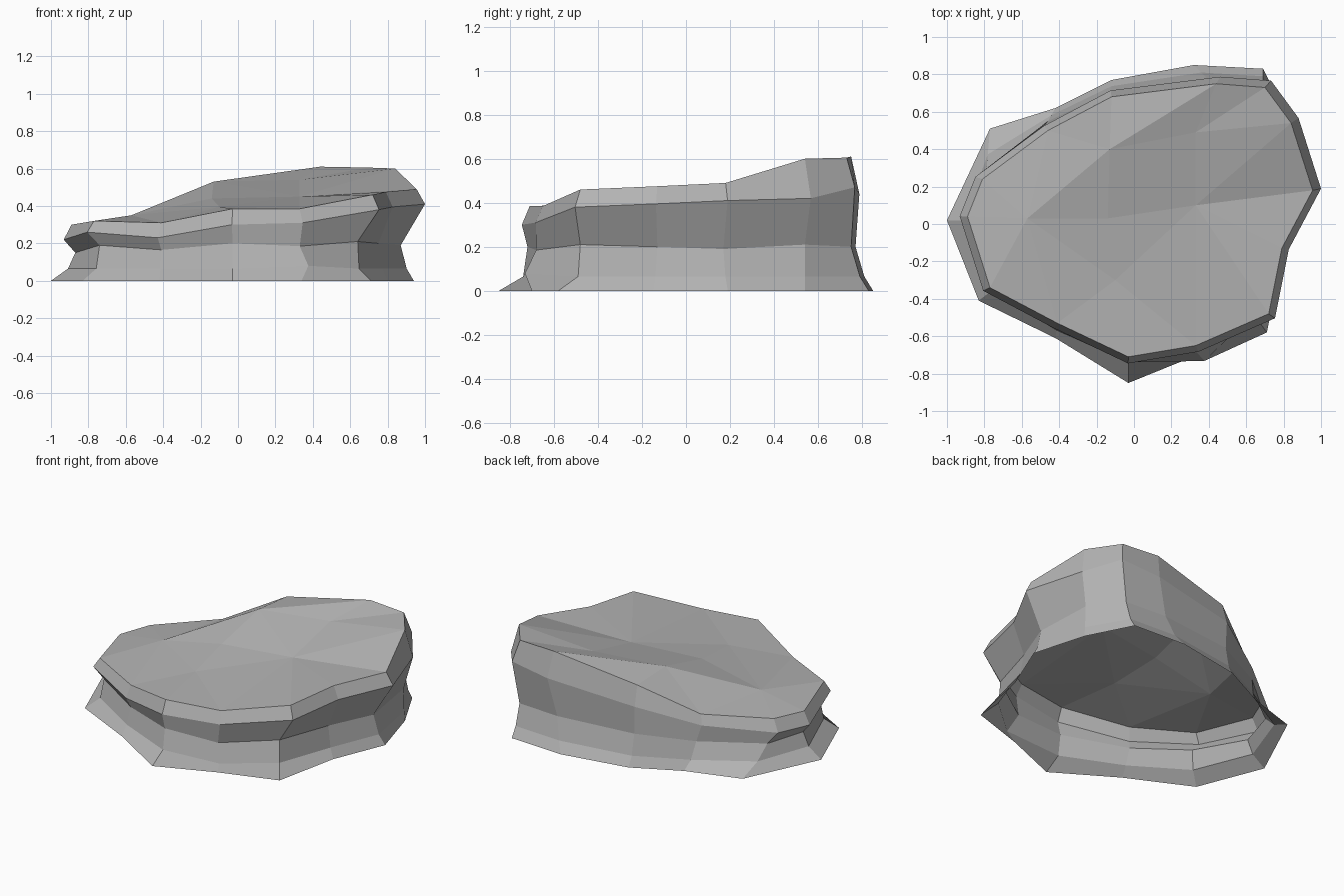
import bpy, bmesh
from mathutils import Vector
from mathutils.geometry import delaunay_2d_cdt

if "Cube" in bpy.data.objects:
    bpy.data.objects.remove(bpy.data.objects["Cube"])

# Foot outline on the ground (counterclockwise from the left end)
FOOT = [(-1, .02), (-.83, -.41), (-.42, -.61), (-.03, -.85), (.34, -.70),
        (.71, -.58), (.80, -.15), (.94, .19), (.84, .54), (.69, .83),
        (.32, .85), (-.12, .77), (-.42, .62), (-.77, .51)]
# Eroded waist outline
WAIST = [(-.87, .02), (-.74, -.34), (-.41, -.53), (-.03, -.72), (.33, -.68),
         (.64, -.48), (.75, -.13), (.87, .17), (.83, .54), (.69, .75),
         (.40, .77), (-.12, .71), (-.46, .55), (-.79, .28)]
WAIST_Z = [.15, .19, .165, .20, .185, .21, .20, .19, .21, .20, .20, .20, .18, .15]
# How far the ankle ring has moved from foot to waist
PULL = [.7, .8, .5, .85, .4, .9, .55, .55, .5, .5, .5, .55, .55, .6]
# Rim of the sloping top, and how far the overhanging lip lies below it
RIM = [(-.89, .04, .30), (-.77, -.34, .32), (-.41, -.53, .31), (-.03, -.71, .385),
       (.33, -.65, .385), (.72, -.48, .46), (.79, -.13, .475), (.955, .18, .49),
       (.84, .54, .60), (.70, .73, .605), (.44, .75, .61), (-.12, .68, .51),
       (-.46, .50, .34), (-.81, .24, .305)]
DROP = [.08, .06, .08, .085, .075, .08, .08, .08, .18, .135, .17, .13, .06, .08]
# Bumps inside the top surface
TOP = [(-.57, .03, .35), (-.13, .40, .53), (.33, .49, .54), (.33, .10, .45),
       (-.10, -.30, .395), (-.14, .03, .44)]

foot = [Vector((x, y, 0)) for x, y in FOOT]
waist = [Vector((x, y, z)) for (x, y), z in zip(WAIST, WAIST_Z)]
ankle = [f.lerp(w, t) for f, w, t in zip(foot, waist, PULL)]
for p in ankle:
    p.z = .065
ankle[4] += Vector((.04, -.04, .015))   # small bulge at the front
rim = [Vector(p) for p in RIM]
lip = [Vector((p.x * 1.047, p.y * 1.05, p.z - d)) for p, d in zip(rim, DROP)]

# Side walls: stacked rings, open underneath
bm = bmesh.new()
rings = [[bm.verts.new(p) for p in ring] for ring in (foot, ankle, waist, lip, rim)]
n = len(foot)
for a, b in zip(rings, rings[1:]):
    for i in range(n):
        j = (i + 1) % n
        bm.faces.new((a[i], a[j], b[j], b[i]))

# Top surface: triangulated between rim and bumps, keeping the main ridges
top = rings[-1] + [bm.verts.new(p) for p in TOP]
edges = [(i, (i + 1) % n) for i in range(n)]
edges += [(n, n + 1), (n + 1, 10), (n + 1, n + 3), (n + 1, n + 2), (n, n + 5),
          (n + 5, n + 3), (n + 3, 7), (n + 3, 8)]
result = delaunay_2d_cdt([v.co.xy for v in top], edges, [], 1, 1e-5)
for f in result[2]:
    bm.faces.new([top[result[3][k][0]] for k in f])
bmesh.ops.recalc_face_normals(bm, faces=bm.faces)

# Dark grey stone
mesh = bpy.data.meshes.new("flat_rock")
bm.to_mesh(mesh)
bm.free()
stone = bpy.data.materials.new("stone")
stone.diffuse_color = (.45, .45, .45, 1)
stone.use_nodes = True
stone.node_tree.nodes["Principled BSDF"].inputs["Base Color"].default_value = stone.diffuse_color
mesh.materials.append(stone)
rock = bpy.data.objects.new("flat_rock", mesh)
bpy.context.collection.objects.link(rock)
